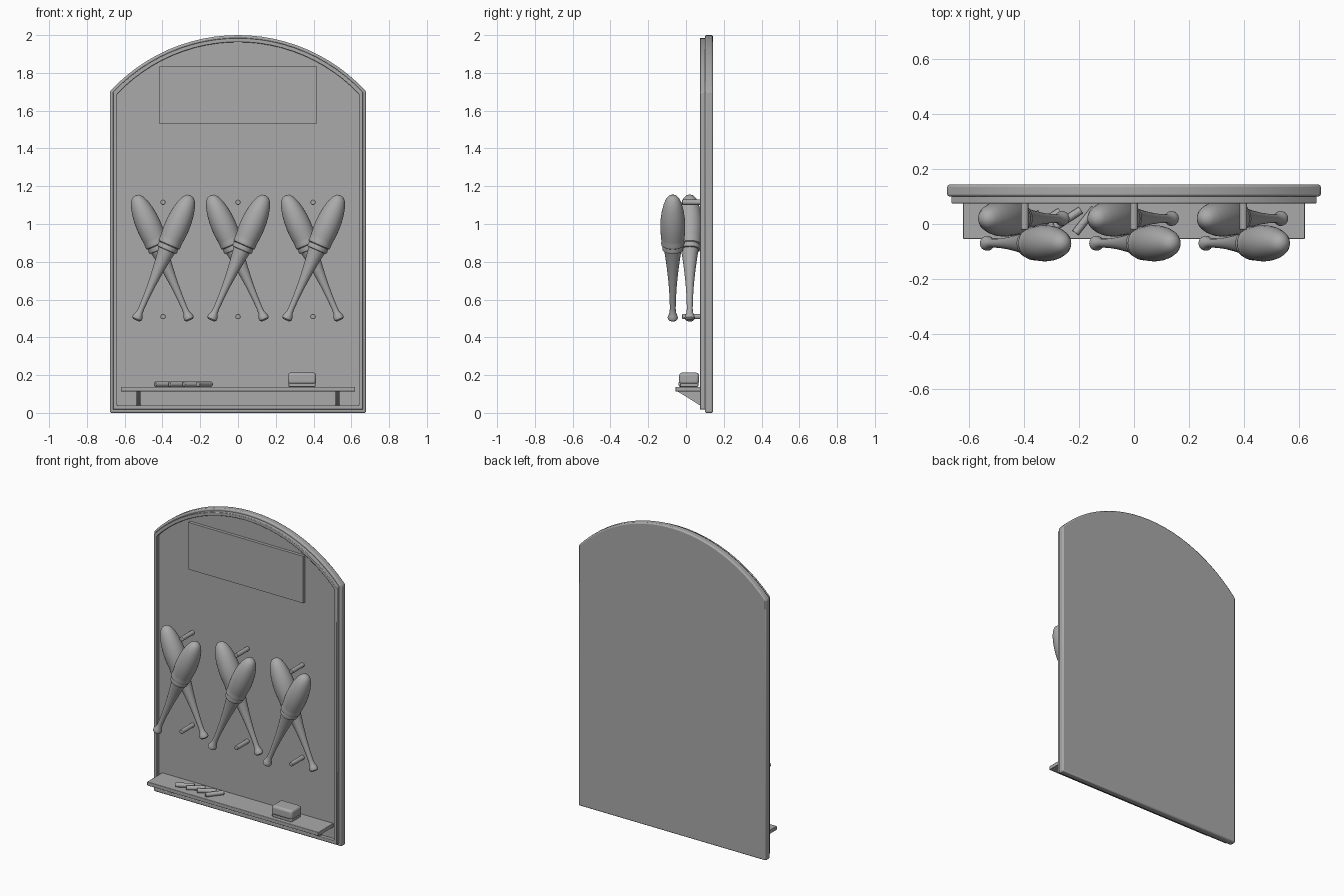
import bpy, bmesh, math
from mathutils import Matrix, Vector

if "Cube" in bpy.data.objects:
    bpy.data.objects.remove(bpy.data.objects["Cube"])

grey = bpy.data.materials.new("plain_grey")
grey.diffuse_color = (0.4, 0.4, 0.4, 1)
grey.use_nodes = True
grey.node_tree.nodes["Principled BSDF"].inputs["Base Color"].default_value = grey.diffuse_color


def finish(name, bm, bevel=0.0, segments=2):
    bmesh.ops.recalc_face_normals(bm, faces=bm.faces)
    mesh = bpy.data.meshes.new(name)
    bm.to_mesh(mesh)
    bm.free()
    mesh.materials.append(grey)
    ob = bpy.data.objects.new(name, mesh)
    bpy.context.collection.objects.link(ob)
    if bevel:
        mod = ob.modifiers.new("rounding", 'BEVEL')
        mod.width, mod.segments = bevel, segments
        mod.limit_method = 'ANGLE'
    bpy.ops.object.select_all(action='DESELECT')
    ob.select_set(True)
    bpy.context.view_layer.objects.active = ob
    bpy.ops.object.shade_smooth_by_angle(angle=math.radians(35))
    return ob


def box(name, x0, x1, y0, y1, z0, z1, bevel=0.0, segments=2):
    bm = bmesh.new()
    size = Matrix.Diagonal((x1 - x0, y1 - y0, z1 - z0, 1))
    mid = Matrix.Translation(((x0 + x1) / 2, (y0 + y1) / 2, (z0 + z1) / 2))
    bmesh.ops.create_cube(bm, size=1, matrix=mid @ size)
    return finish(name, bm, bevel, segments)


def rod(name, a, b, radius, bevel=0.003):
    a, b = Vector(a), Vector(b)
    turn = (b - a).to_track_quat('Z', 'Y').to_matrix().to_4x4()
    bm = bmesh.new()
    bmesh.ops.create_cone(bm, cap_ends=True, segments=16, radius1=radius, radius2=radius,
                          depth=(b - a).length, matrix=Matrix.Translation((a + b) / 2) @ turn)
    return finish(name, bm, bevel)


def arch(half, bottom, radius, steps=24):
    """Outline with straight sides and a circular top, as (x, z) points."""
    ang = math.asin(half / radius)
    top = [(radius * math.sin(ang * (1 - 2 * i / steps)),
            1.08 + radius * math.cos(ang * (1 - 2 * i / steps))) for i in range(steps + 1)]
    return [(-half, bottom), (half, bottom)] + top


# Arched backing board
bm = bmesh.new()
face = bm.faces.new([bm.verts.new((x, 0.143, z)) for x, z in arch(0.678, 0, 0.92)])
ext = bmesh.ops.extrude_face_region(bm, geom=[face])
bmesh.ops.translate(bm, vec=(0, -0.043, 0),
                    verts=[v for v in ext['geom'] if isinstance(v, bmesh.types.BMVert)])
finish("backing_board", bm, 0.008)

# Raised arched frame: loops go from the outer back to the inner back
bm = bmesh.new()
loops = []
for half, bottom, radius, y in ((0.662, 0.018, 0.905, 0.102), (0.662, 0.018, 0.905, 0.074),
                                (0.64, 0.04, 0.883, 0.074), (0.64, 0.04, 0.883, 0.102)):
    loops.append([bm.verts.new((x, y, z)) for x, z in arch(half, bottom, radius)])
for k in range(4):
    a, b = loops[k], loops[(k + 1) % 4]
    for i in range(len(a)):
        j = (i + 1) % len(a)
        bm.faces.new((a[i], a[j], b[j], b[i]))
finish("arched_frame", bm, 0.003)

# Blank header plate
box("header_plate", -0.415, 0.415, 0.08, 0.105, 1.53, 1.837)

# Shelf with triangular brackets
box("shelf", -0.62, 0.62, -0.055, 0.102, 0.113, 0.138, 0.003)
for side in (-1, 1):
    bm = bmesh.new()
    outline = ((0.102, 0.114), (-0.045, 0.114), (0.074, 0.04), (0.102, 0.04))
    face = bm.faces.new([bm.verts.new((side * 0.527 - 0.011, y, z)) for y, z in outline])
    ext = bmesh.ops.extrude_face_region(bm, geom=[face])
    bmesh.ops.translate(bm, vec=(0.022, 0, 0),
                        verts=[v for v in ext['geom'] if isinstance(v, bmesh.types.BMVert)])
    finish("shelf_bracket", bm)

# Swinging clubs: radius along the length, from the knob to the rounded tip
club = [(0, 0), (0.018, 0.001), (0.026, 0.008), (0.027, 0.018), (0.023, 0.03), (0.017, 0.045),
        (0.0155, 0.07), (0.017, 0.13), (0.022, 0.21), (0.030, 0.29), (0.039, 0.36),
        (0.046, 0.405), (0.054, 0.407), (0.056, 0.418), (0.054, 0.429), (0.054, 0.432),
        (0.060, 0.436), (0.062, 0.445), (0.060, 0.456), (0.062, 0.475), (0.065, 0.51),
        (0.066, 0.545), (0.064, 0.585), (0.058, 0.63), (0.048, 0.67), (0.035, 0.70),
        (0.02, 0.717), (0, 0.722)]


def add_club(name, x, y, lean):
    bm = bmesh.new()
    verts = [bm.verts.new((r, 0, z)) for r, z in club]
    edges = [bm.edges.new(pair) for pair in zip(verts, verts[1:])]
    bmesh.ops.spin(bm, geom=verts + edges, cent=(0, 0, 0), axis=(0, 0, 1),
                   angle=math.tau, steps=28)
    bmesh.ops.remove_doubles(bm, verts=bm.verts, dist=0.0001)
    place = Matrix.Translation((x - lean * 0.142, y, 0.49))
    bm.transform(place @ Matrix.Rotation(lean * math.radians(23.5), 4, 'Y'))
    finish(name, bm)


# Three crossed pairs, each with an upper and a lower peg
for x in (-0.397, 0, 0.397):
    add_club("front_club", x, -0.07, 1)
    add_club("rear_club", x, 0.02, -1)
    for z in (1.115, 0.51):
        rod("peg", (x, -0.02, z), (x, 0.102, z), 0.014)

# Chalk sticks fanned on the shelf
for x, y, deg in ((-0.39, 0.01, 30), (-0.315, 0.015, 33), (-0.24, 0.02, 33), (-0.178, 0.012, 52)):
    dx, dy = 0.057 * math.cos(math.radians(deg)), 0.057 * math.sin(math.radians(deg))
    rod("chalk_stick", (x - dx, y - dy, 0.152), (x + dx, y + dy, 0.152), 0.014)

# Board eraser: felt pad under a rounded grip
box("eraser_pad", 0.268, 0.41, -0.032, 0.065, 0.138, 0.158, 0.004)
box("eraser_grip", 0.264, 0.414, -0.036, 0.069, 0.152, 0.213, 0.015, 4)
